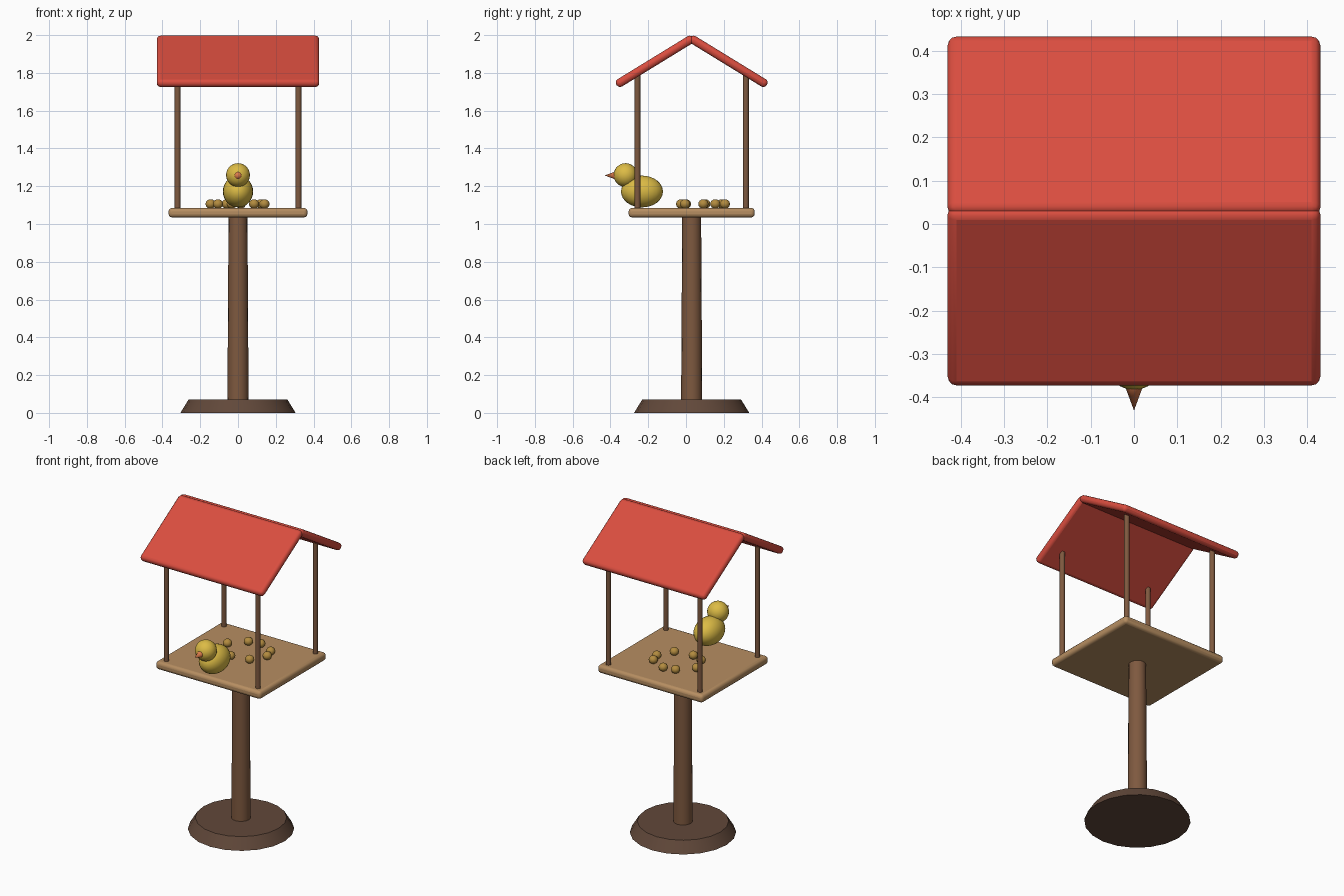
import bpy
from math import radians, cos, sin

if "Cube" in bpy.data.objects:
    bpy.data.objects.remove(bpy.data.objects["Cube"])

CY = 0.03  # the feeder is set slightly back because the beak sticks out in front


def material(name, rgb):
    m = bpy.data.materials.new(name)
    m.diffuse_color = (*rgb, 1)
    m.use_nodes = True
    m.node_tree.nodes["Principled BSDF"].inputs["Base Color"].default_value = m.diffuse_color
    return m


DARK = material("dark_wood", (0.12, 0.065, 0.042))
POST = material("post_wood", (0.21, 0.1, 0.05))
TRAY = material("tray_wood", (0.47, 0.27, 0.12))
RED = material("roof_red", (0.7, 0.075, 0.05))
YELLOW = material("bird_yellow", (0.72, 0.5, 0.06))
ORANGE = material("beak_orange", (0.72, 0.2, 0.07))
SEED = material("seed_brown", (0.45, 0.26, 0.05))


def finish(name, mat):
    ob = bpy.context.object
    ob.name = name
    ob.data.materials.append(mat)
    bpy.ops.object.shade_smooth_by_angle(angle=radians(40))
    return ob


def cone(name, mat, x, y, z0, z1, r0, r1, sides):
    bpy.ops.mesh.primitive_cone_add(vertices=sides, radius1=r0, radius2=r1,
                                    depth=z1 - z0, location=(x, y, (z0 + z1) / 2))
    return finish(name, mat)


def ball(name, mat, loc, scale, seg=24, rings=16):
    bpy.ops.mesh.primitive_uv_sphere_add(segments=seg, ring_count=rings,
                                         radius=1, location=loc)
    bpy.context.object.scale = scale
    bpy.ops.object.transform_apply(location=False, rotation=False, scale=True)
    return finish(name, mat)


def slab(name, mat, loc, size, bevel, tilt=0):
    bpy.ops.mesh.primitive_cube_add(size=1, location=loc)
    ob = bpy.context.object
    ob.scale = size
    bpy.ops.object.transform_apply(location=False, rotation=False, scale=True)
    ob.rotation_euler.x = tilt
    mod = ob.modifiers.new("rounded_edges", 'BEVEL')
    mod.width = bevel
    mod.segments = 3
    return finish(name, mat)


# Stand: tapered foot and pole
cone("base", DARK, 0, CY, 0, 0.07, 0.305, 0.262, 20)
cone("pole", POST, 0, CY, 0.06, 1.05, 0.056, 0.05, 16)

# Feeding tray
slab("tray", TRAY, (0, CY, 1.06), (0.735, 0.667, 0.05), 0.018)

# Four corner posts
for sx, xn in ((-1, "left"), (1, "right")):
    for sy, yn in ((-1, "front"), (1, "back")):
        cone(f"{yn}_{xn}_post", POST, sx * 0.32, CY + sy * 0.287,
             1.07, 1.785, 0.0155, 0.0155, 12)

# Two roof panels meeting at the ridge
PITCH = radians(31.5)
for s, n in ((-1, "front"), (1, "back")):
    slab(f"{n}_roof_panel", RED, (0, CY + s * 0.195, 1.861),
         (0.86, 0.476, 0.045), 0.02, -s * PITCH)

# Bird perched on the front edge
ball("bird_body", YELLOW, (0, -0.233, 1.172), (0.08, 0.111, 0.084))
ball("bird_head", YELLOW, (0, -0.32, 1.259), (0.063, 0.063, 0.063))
beak = cone("bird_beak", ORANGE, 0, -0.398, 1.257 - 0.0325, 1.257 + 0.0325, 0.024, 0, 12)
beak.rotation_euler.x = radians(90)

# Ring of seeds
seeds = [(0.085, -0.005), (0.14, 0.092), (0.12, 0.155), (0.015, 0.206),
         (-0.06, 0.19), (-0.145, 0.102), (-0.106, 0.0), (-0.033, -0.026)]
for i, (x, y) in enumerate(seeds):
    ball(f"seed_{i + 1}", SEED, (x, y, 1.106), (0.027, 0.027, 0.025), 12, 8)
